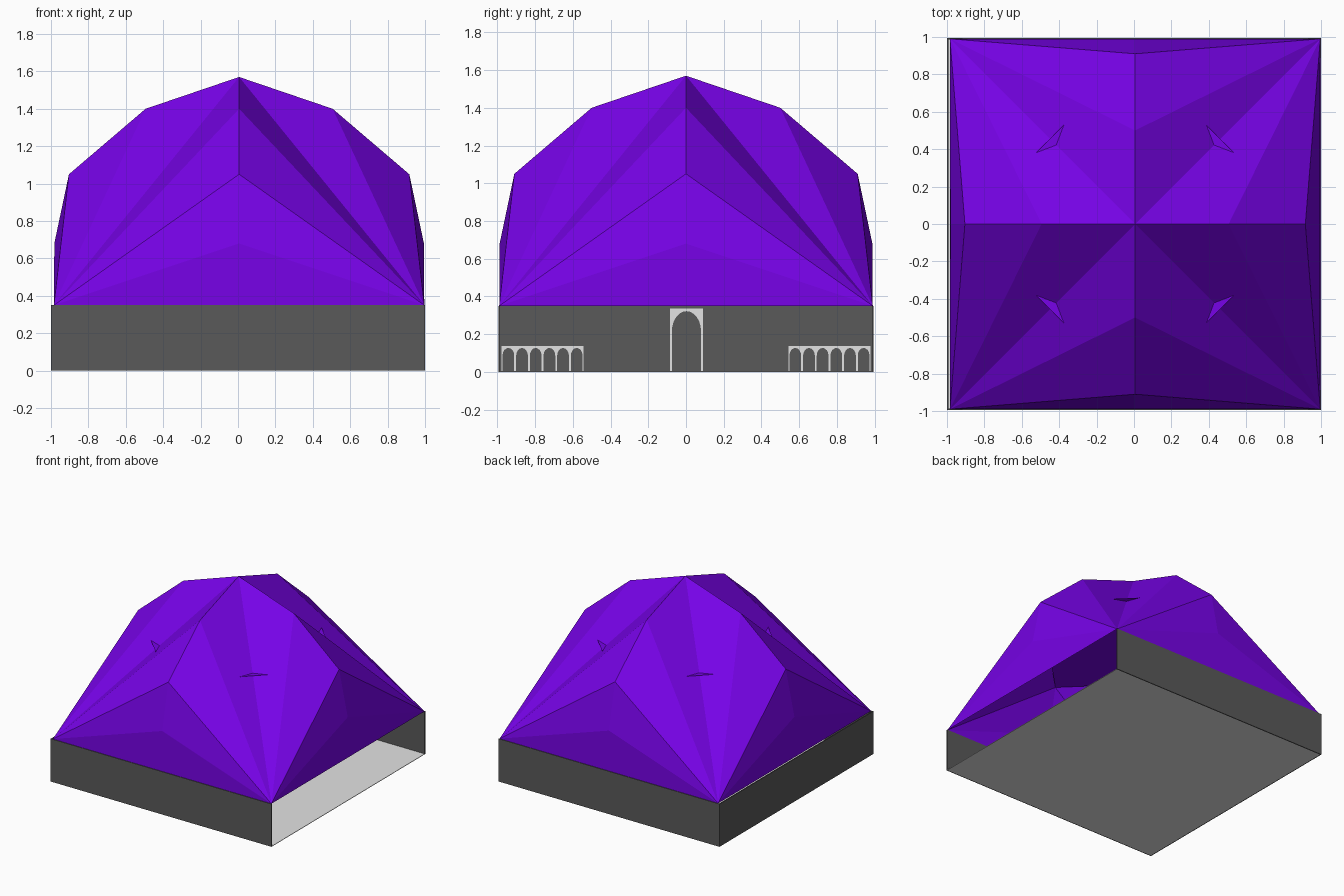
import bpy, bmesh, math

if "Cube" in bpy.data.objects:
    bpy.data.objects.remove(bpy.data.objects["Cube"])


def material(name, rgb):
    m = bpy.data.materials.new(name)
    m.diffuse_color = (*rgb, 1)
    m.use_nodes = True
    m.node_tree.nodes["Principled BSDF"].inputs["Base Color"].default_value = m.diffuse_color
    return m


PURPLE = material("purple", (0.188, 0.0008, 0.82))
DARK = material("dark_grey", (0.10, 0.10, 0.10))
LIGHT = material("light_grey", (0.77, 0.77, 0.77))


def finish(name, bm, mat):
    me = bpy.data.meshes.new(name)
    bm.to_mesh(me)
    bm.free()
    me.materials.append(mat)
    ob = bpy.data.objects.new(name, me)
    bpy.context.collection.objects.link(ob)
    return ob


def box(name, lo, hi, mat):
    bm = bmesh.new()
    bmesh.ops.create_cube(bm, size=1)
    for v in bm.verts:
        v.co = [l + (c + 0.5) * (h - l) for c, l, h in zip(v.co, lo, hi)]
    return finish(name, bm, mat)


# Three thin walls (the right side is open) and a light floor slab
H, Y, T = 0.35, 0.995, 0.008
box("front_wall", (-1, -Y, 0), (1, -Y + T, H), DARK)
box("back_wall", (-1, Y - T, 0), (1, Y, H), DARK)
box("left_wall", (-1, -Y + T, 0), (-1 + T, Y - T, H), DARK)
box("floor", (-1 + T, -Y + T, 0), (1, Y - T, 0.004), LIGHT)

# Faceted vault: each corner fans to the arched ribs over both axes
CX, W = 0.006, 0.99
RIB = [(0, 1.57), (0.50, 1.40), (0.91, 1.05), (0.988, 0.68)]
bm = bmesh.new()
apex = bm.verts.new((CX, 0, RIB[0][1]))
ribs, corners = [], []
for k in range(4):
    c, s = round(math.cos(k * math.pi / 2)), round(math.sin(k * math.pi / 2))
    ribs.append([apex] + [bm.verts.new((CX + r * c, r * s, z)) for r, z in RIB[1:]])
    corners.append(bm.verts.new((CX + W * (c - s), W * (s + c), H)))
for k in range(4):
    rib = ribs[k]
    left, right = corners[k], corners[k - 1]
    for a, b in zip(rib, rib[1:]):
        bm.faces.new((a, b, left))
        bm.faces.new((b, a, right))
    bm.faces.new((rib[-1], right, left))
bmesh.ops.recalc_face_normals(bm, faces=bm.faces)
finish("vault_roof", bm, PURPLE)

# Level diamond inside the vault whose edges poke out of the valleys
bm = bmesh.new()
r, z = RIB[2]
bm.faces.new([bm.verts.new(p) for p in
              ((CX + r, 0, z), (CX, r, z), (CX - r, 0, z), (CX, -r, z))])
finish("vault_diamond", bm, PURPLE)


# Arch surrounds: thin plates on the inner face of the left wall
def arch_frame(bm, y0, y1, top, spring, crown, jamb, n=12):
    x = -1 + T + 0.003
    mid, half = (y0 + y1) / 2, (y1 - y0) / 2 - jamb

    def quad(*pts):
        bm.faces.new([bm.verts.new((x, py, pz)) for py, pz in pts])

    quad((y0, 0.004), (y0 + jamb, 0.004), (y0 + jamb, top), (y0, top))
    quad((y1 - jamb, 0.004), (y1, 0.004), (y1, top), (y1 - jamb, top))
    pts = [(mid - half * math.cos(math.pi * i / n),
            spring + (crown - spring) * math.sin(math.pi * i / n)) for i in range(n + 1)]
    for a, b in zip(pts, pts[1:]):
        quad(a, b, (b[0], top), (a[0], top))


bm = bmesh.new()
arch_frame(bm, -0.085, 0.09, 0.335, 0.215, 0.322, 0.010)
finish("door_surround", bm, LIGHT)

for side, start in (("front", -0.978), ("back", 0.543)):
    bm = bmesh.new()
    for i in range(6):
        y = start + i * 0.0725
        arch_frame(bm, y, y + 0.0725, 0.137, 0.085, 0.127, 0.005, 8)
    finish(side + "_arcade", bm, LIGHT)
